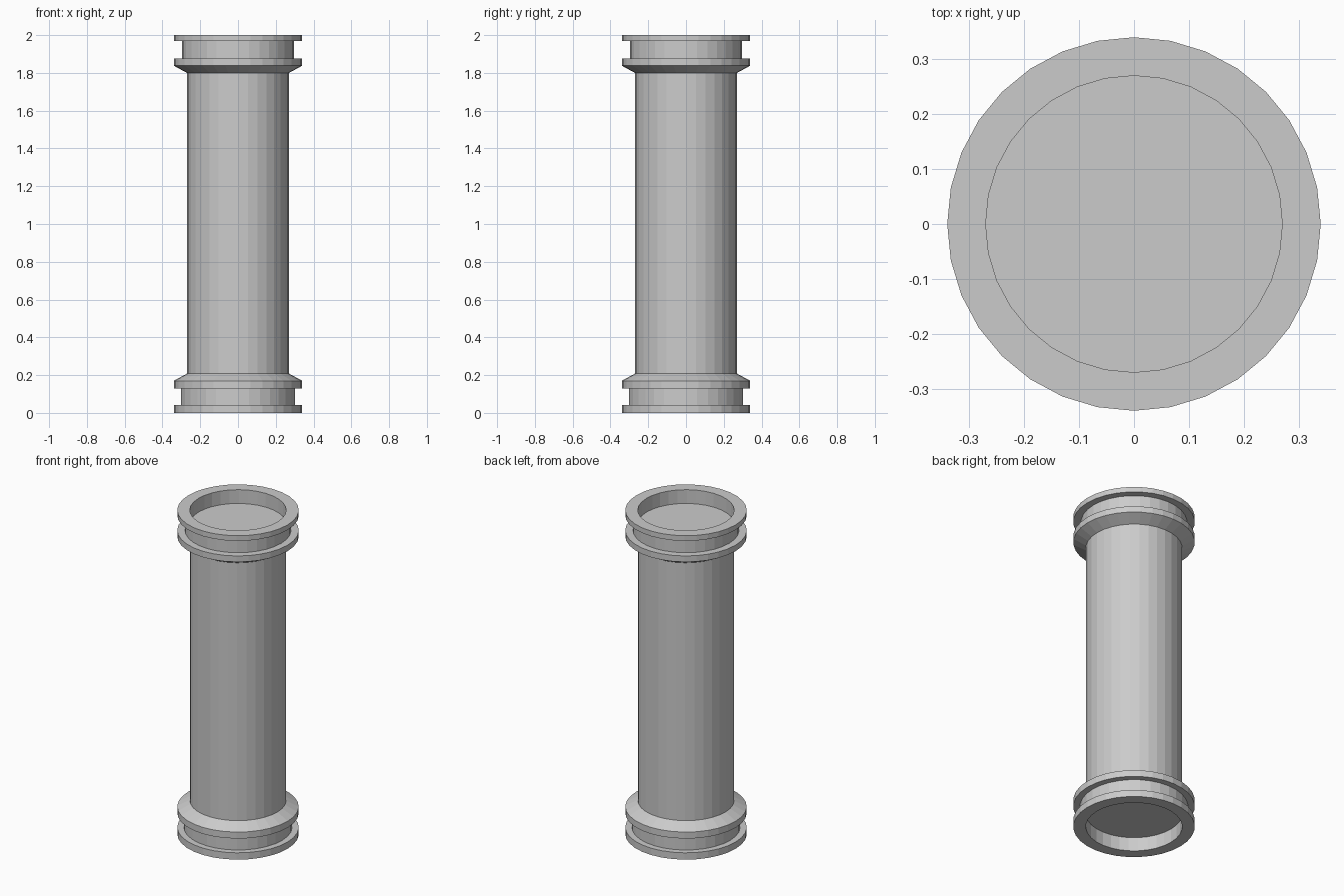
import bpy, bmesh
from math import cos, sin, tau

if "Cube" in bpy.data.objects:
    bpy.data.objects.remove(bpy.data.objects["Cube"])

SIDES = 32
RIM, SHAFT = 0.34, 0.27


def lathe(name, profile):
    """Revolve (radius, z) points about z; both ends are closed with a flat cap."""
    bm = bmesh.new()
    rings = [[bm.verts.new((r * cos(tau * i / SIDES), r * sin(tau * i / SIDES), z))
              for i in range(SIDES)] for r, z in profile]
    for a, b in zip(rings, rings[1:]):
        for i in range(SIDES):
            j = (i + 1) % SIDES
            bm.faces.new((a[i], a[j], b[j], b[i]))
    bm.faces.new(rings[0][::-1])
    bm.faces.new(rings[-1])
    bmesh.ops.recalc_face_normals(bm, faces=bm.faces[:])
    mesh = bpy.data.meshes.new(name)
    bm.to_mesh(mesh)
    bm.free()
    obj = bpy.data.objects.new(name, mesh)
    bpy.context.collection.objects.link(obj)
    return obj


# Lower collar: recessed floor, base ring, groove, flange, chamfer to shaft
lower = [(SHAFT, 0.085), (SHAFT, 0), (RIM, 0), (RIM, 0.042), (0.303, 0.042),
         (0.303, 0.13), (RIM, 0.13), (RIM, 0.17), (SHAFT, 0.208)]
# Upper collar: chamfer, flange, groove, top ring, recessed cap
upper = [(SHAFT, 1.80), (RIM, 1.838), (RIM, 1.875), (0.297, 1.875),
         (0.297, 1.968), (RIM, 1.968), (RIM, 2), (SHAFT, 2), (SHAFT, 1.915)]

# Flat-shaded pipe, one continuous turned profile
lathe("flanged_pipe", lower + upper)
